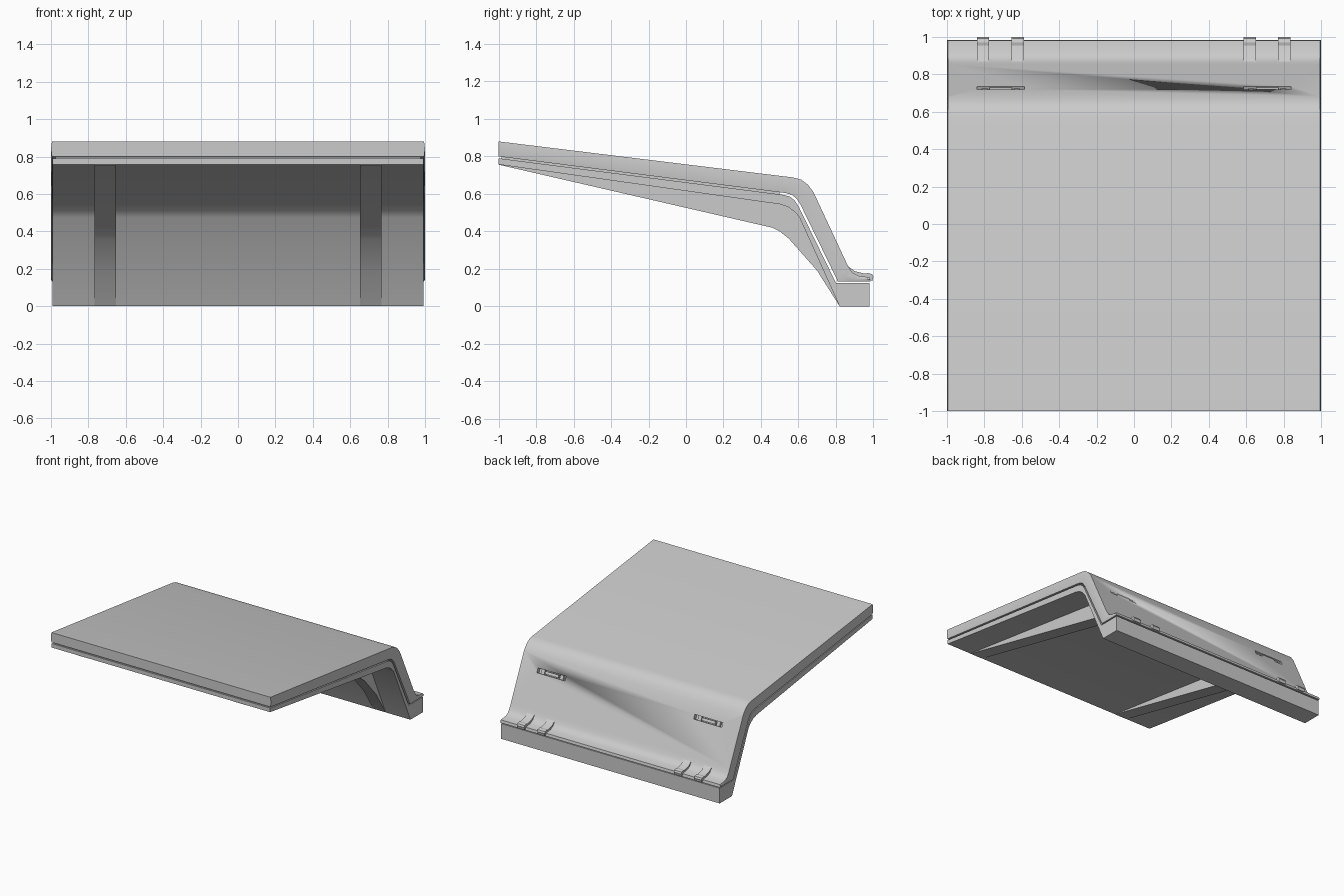
import bpy, bmesh, math
from mathutils import Matrix

if "Cube" in bpy.data.objects:
    bpy.data.objects.remove(bpy.data.objects["Cube"])


def loft(name, lines, widths, cx=0.0):
    """Solid made of stacked (y, z) lines, each with its own half width in x."""
    bm = bmesh.new()
    grid = [[[bm.verts.new((cx + s * w, y, z)) for y, z in pts] for s in (-1, 1)]
            for pts, w in zip(lines, widths)]
    n = len(lines[0])
    for i in range(n - 1):
        for row in (grid[0], grid[-1]):
            bm.faces.new((row[0][i], row[0][i + 1], row[1][i + 1], row[1][i]))
    for a, b in zip(grid, grid[1:]):
        for s in (0, 1):
            for i in range(n - 1):
                bm.faces.new((a[s][i], a[s][i + 1], b[s][i + 1], b[s][i]))
        for i in (0, n - 1):
            bm.faces.new((a[0][i], a[1][i], b[1][i], b[0][i]))
    bmesh.ops.recalc_face_normals(bm, faces=bm.faces[:])
    return finish(name, bm)


def finish(name, bm):
    me = bpy.data.meshes.new(name)
    bm.to_mesh(me)
    bm.free()
    me.polygons.foreach_set("use_smooth", [True] * len(me.polygons))
    me.set_sharp_from_angle(angle=math.radians(28))
    ob = bpy.data.objects.new(name, me)
    bpy.context.collection.objects.link(ob)
    return ob


def slope_box(name, x, size, lift):
    """Box lying on the rear slope; size is (width, depth, height)."""
    bm = bmesh.new()
    bmesh.ops.create_cube(bm, size=1)
    ang = math.atan2(.423, .906)
    m = (Matrix.Translation((x, .728 + lift * .906, .507 + lift * .423))
         @ Matrix.Rotation(ang, 4, 'X') @ Matrix.Diagonal((*size, 1)))
    bm.transform(m)
    return finish(name, bm)


# Upper shell: bent plate with a faint ridge along its side edges
outer = [(-1, .88), (.57, .688), (.615, .676), (.65, .65), (.68, .61),
         (.855, .235), (.87, .205), (.89, .178), (.92, .163), (.98, .155)]
inner = [(-1, .80), (.53, .605), (.565, .595), (.59, .575), (.61, .545),
         (.795, .165), (.803, .148), (.81, .133), (.90, .133), (.985, .133)]
ridge = [((a + c) / 2, (b + d) / 2) for (a, b), (c, d) in zip(outer, inner)]
upper = loft("upper_shell", [outer, ridge, inner], [.995, 1, .995])

# Lower shell with the solid foot block
lower_top = [(-1, .79), (.52, .595), (.555, .585), (.58, .565), (.60, .535),
             (.80, .125), (.98, .125)]
lower_bottom = [(-1, .757), (.50, .545), (.545, .53), (.58, .505), (.605, .475),
                (.82, 0), (.98, 0)]
loft("lower_shell", [lower_top, lower_bottom], [.992, .992])

# Recessed core in the seam between both shells
loft("seam_core", [[(-.985, .81), (.50, .62)], [(-.985, .775), (.50, .58)]], [.975, .975])

# Tapered ribs under the plate
rib_top = [(-.99, .762), (.50, .55), (.55, .54), (.60, .50), (.70, .30), (.84, .002)]
rib_bottom = [(-1, .756), (.46, .42), (.50, .40), (.55, .36), (.70, .19), (.82, 0)]
for side, label in ((-1, "left"), (1, "right")):
    loft(f"{label}_rib", [rib_top, rib_bottom], [.057, .057], side * .71)

# Paired hooks over the rear lip
hook_top = [(.868, .212), (.90, .188), (.955, .174), (.97, .178), (.993, .172), (1, .158)]
hook_bottom = [(.868, .195), (.90, .160), (.95, .152), (.97, .146), (.985, .140), (.995, .136)]
for i, x in enumerate((-.807, -.622, .618, .803)):
    loft(f"rear_hook_{i + 1}", [hook_top, hook_bottom], [.033, .033], x)

# Slots in the rear slope, each with a bar inside
for side, label in ((-1, "left"), (1, "right")):
    cutter = slope_box(f"{label}_slot_cutter", side * .712, (.255, .06, .036), 0)
    cutter.hide_render = True
    cutter.hide_set(True)
    mod = upper.modifiers.new(f"{label}_slot", 'BOOLEAN')
    mod.object = cutter
    mod.operation = 'DIFFERENCE'
    mod.solver = 'EXACT'
    slope_box(f"{label}_slot_bar", side * .712, (.12, .032, .022), -.02)
    for k in (-1, 1):
        slope_box(f"{label}_slot_tab", side * .712 + k * .085, (.03, .02, .037), -.022)
